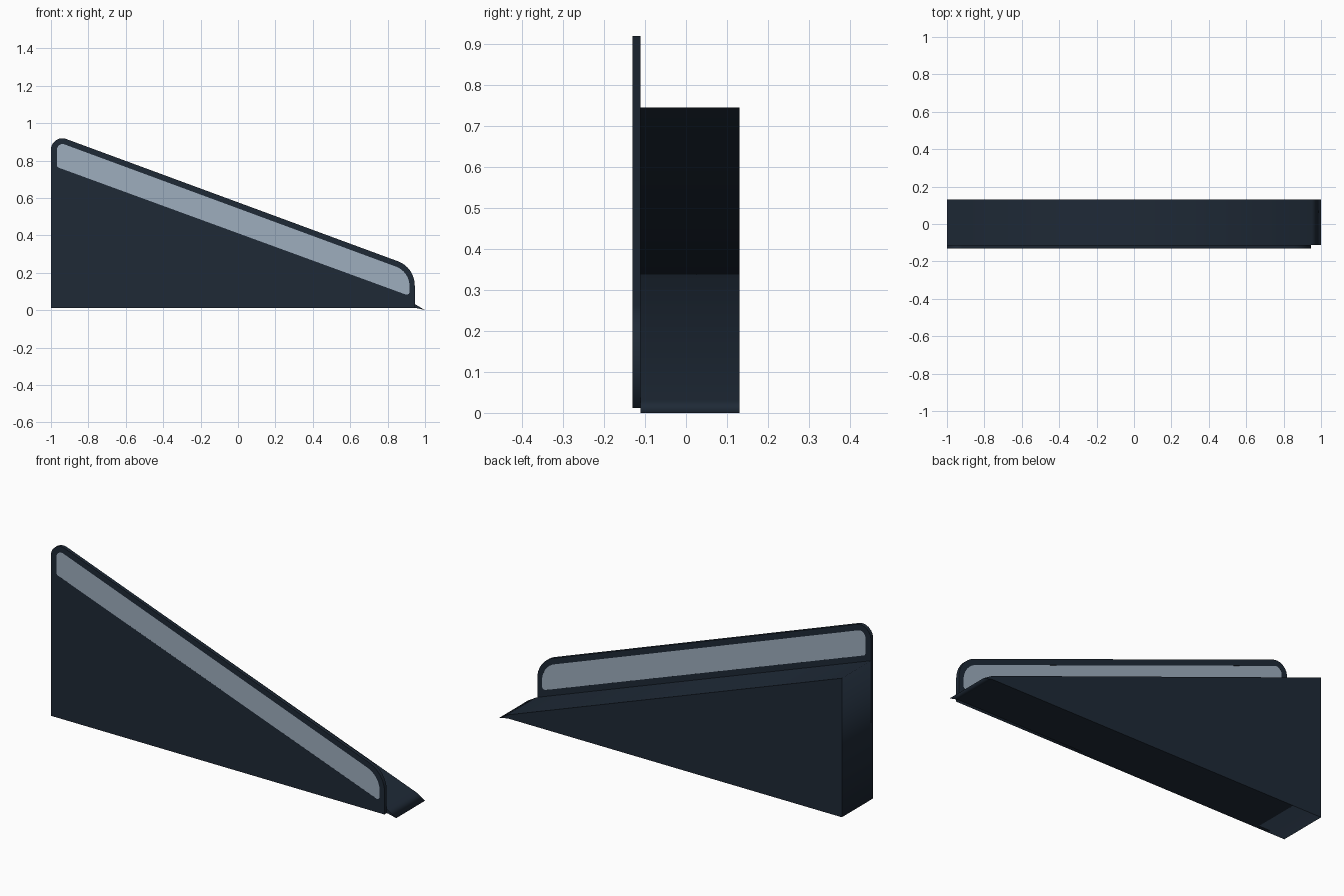
import bpy, math
from mathutils import Vector

if "Cube" in bpy.data.objects:
    bpy.data.objects.remove(bpy.data.objects["Cube"])


def material(name, rgb):
    m = bpy.data.materials.new(name)
    lin = [((c / 255 + 0.055) / 1.055) ** 2.4 for c in rgb]
    m.diffuse_color = (*lin, 1)
    m.use_nodes = True
    m.node_tree.nodes["Principled BSDF"].inputs["Base Color"].default_value = m.diffuse_color
    return m


dark = material("dark slate", (30, 41, 54))
pale = material("pale glass", (158, 174, 189))


def rounded(corners, steps=8):
    """Outline from (x, z, radius) corners with true circular fillets."""
    out, n = [], len(corners)
    for i, (x, z, r) in enumerate(corners):
        p = Vector((x, z))
        if r == 0:
            out.append(p)
            continue
        a = (Vector(corners[i - 1][:2]) - p).normalized()
        b = (Vector(corners[(i + 1) % n][:2]) - p).normalized()
        half = a.angle(b) / 2
        centre = p + (a + b).normalized() * r / math.sin(half)
        t = r / math.tan(half)
        s, e = p + a * t - centre, p + b * t - centre
        for k in range(steps + 1):
            f = k / steps
            out.append(centre + (s * (1 - f) + e * f).normalized() * r)
    return out


def slab(name, outlines, y0, y1, mat):
    """Filled xz profile (extra outlines are holes) extruded from y0 to y1."""
    cu = bpy.data.curves.new(name + "_profile", 'CURVE')
    cu.dimensions = '2D'
    cu.fill_mode = 'BOTH'
    cu.extrude = (y1 - y0) / 2
    for pts in outlines:
        sp = cu.splines.new('POLY')
        sp.points.add(len(pts) - 1)
        for q, p in zip(sp.points, pts):
            q.co = (p[0], p[1], 0, 1)
        sp.use_cyclic_u = True
    ob = bpy.data.objects.new(name, cu)
    bpy.context.collection.objects.link(ob)
    ob.rotation_euler = (math.pi / 2, 0, 0)
    ob.location.y = (y0 + y1) / 2
    cu.materials.append(mat)
    bpy.ops.object.select_all(action='DESELECT')
    ob.select_set(True)
    bpy.context.view_layer.objects.active = ob
    bpy.ops.object.convert(target='MESH')
    return bpy.context.object


# ramp body with a bent-down tip
ramp = [(-1, 0.012), (0.95, 0.012), (1, 0), (0.95, 0.03), (-1, 0.745)]
slab("ramp_body", [ramp], -0.111, 0.13, dark)

# side panel with a window opening
panel = rounded([(-1, 0.012, 0), (0.945, 0.012, 0),
                 (0.945, 0.228, 0.137), (-1, 0.945, 0.06)])
window = rounded([(-0.968, 0.765, 0.015), (0.917, 0.076, 0.015),
                  (0.917, 0.206, 0.11), (-0.968, 0.901, 0.03)])
slab("side_panel", [panel, window], -0.13, -0.111, dark)

# glass pane filling the opening
slab("window_pane", [window], -0.1298, -0.1112, pale)
